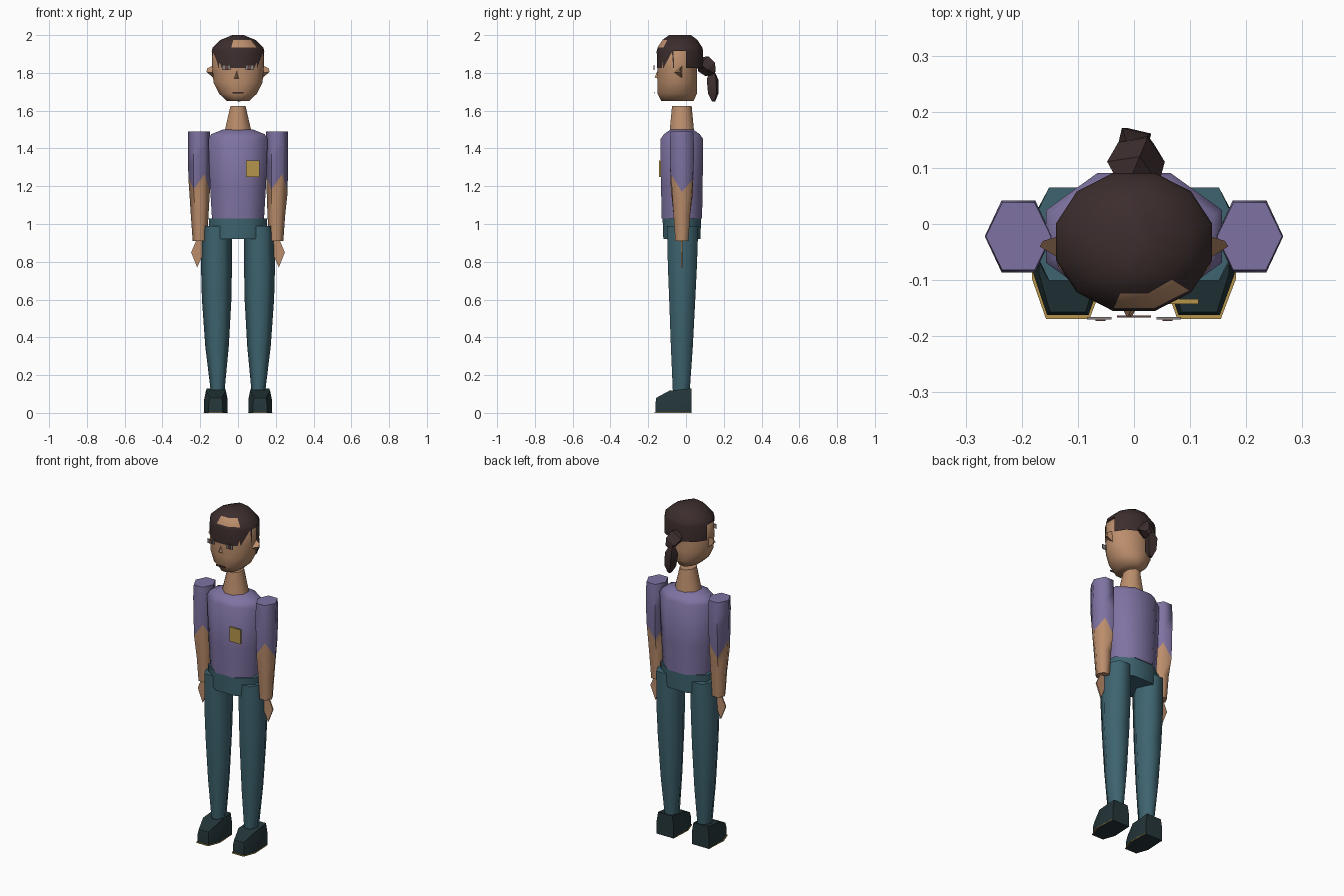
import bpy, bmesh, math
from mathutils import Vector

cube = bpy.data.objects.get("Cube")
if cube:
    bpy.data.objects.remove(cube)


def material(name, r, g, b):
    m = bpy.data.materials.new(name)
    m.use_nodes = True
    m.diffuse_color = (r, g, b, 1)
    bsdf = m.node_tree.nodes["Principled BSDF"]
    bsdf.inputs["Base Color"].default_value = (r, g, b, 1)
    bsdf.inputs["Roughness"].default_value = 0.8
    return m


SKIN = material("skin", .50, .27, .15)
SHIRT = material("purple_shirt", .21, .17, .36)
TEAL = material("teal_trousers", .048, .127, .16)
HAIR = material("dark_brown_hair", .045, .026, .026)
SHOE = material("dark_shoe", .018, .037, .042)
GOLD = material("gold", .46, .30, .07)
EYE = material("grey_eye", .25, .22, .22)
LIP = material("brown_lip", .12, .06, .055)


def ring(n, cx, cy, rx, ry, z, half=False):
    """Polygon with n sides whose half extents are exactly rx and ry."""
    a = [math.tau * (i + (0.5 if half else 0)) / n for i in range(n)]
    sx = rx / max(abs(math.cos(t)) for t in a)
    sy = ry / max(abs(math.sin(t)) for t in a)
    return [(cx + sx * math.cos(t), cy + sy * math.sin(t), z) for t in a]


def loft(name, rings, mats, rule=None, caps=(True, True), skip=None, angle=65):
    """Skin rings listed from bottom to top; rule gives a face's material."""
    bm = bmesh.new()
    rows = [[bm.verts.new(p) for p in r] for r in rings]
    n = len(rows[0])
    for k in range(len(rows) - 1):
        for i in range(n):
            if skip and skip(k, i):
                continue
            j = (i + 1) % n
            f = bm.faces.new((rows[k][i], rows[k][j], rows[k + 1][j], rows[k + 1][i]))
            f.material_index = rule(k, i) if rule else 0
    if caps[0]:
        bm.faces.new(rows[0][::-1]).material_index = rule(0, -1) if rule else 0
    if caps[1]:
        bm.faces.new(rows[-1]).material_index = rule(len(rows) - 2, -1) if rule else 0
    bmesh.ops.recalc_face_normals(bm, faces=bm.faces)
    me = bpy.data.meshes.new(name)
    bm.to_mesh(me)
    bm.free()
    for m in mats:
        me.materials.append(m)
    ob = bpy.data.objects.new(name, me)
    bpy.context.collection.objects.link(ob)
    bpy.ops.object.select_all(action='DESELECT')
    ob.select_set(True)
    bpy.context.view_layer.objects.active = ob
    bpy.ops.object.shade_smooth_by_angle(angle=math.radians(angle))
    return ob


def plate(name, pts, y, mat, thick=.004):
    """Thin plate standing in the xz plane."""
    return loft(name, [[(x, y + d, z) for x, z in pts] for d in (-thick / 2, thick / 2)],
                [mat], angle=30)


def box_pts(x, z, w, h):
    return [(x - w, z - h), (x + w, z - h), (x + w, z + h), (x - w, z + h)]


CY = -.022

# Torso, pelvis and neck
loft("torso", [ring(8, 0, CY, .138, .107, 1.03, True),
               ring(8, 0, CY, .148, .11, 1.2, True),
               ring(8, 0, CY, .157, .113, 1.45, True),
               ring(8, 0, CY, .142, .095, 1.475, True),
               ring(8, 0, CY, .08, .06, 1.5, True)], [SHIRT])
loft("pelvis", [ring(8, 0, CY, .15, .098, .92, True),
                ring(8, 0, CY, .155, .102, 1.03, True)], [TEAL])
loft("neck", [ring(8, 0, CY, .07, .064, 1.495, True),
              ring(8, 0, CY, .04, .052, 1.625, True)], [SKIN])
plate("badge", box_pts(.079, 1.293, .036, .043), -.138, GOLD, .009)

# Head
HEAD = [(.058, .085, 1.65), (.1, .104, 1.69), (.13, .105, 1.75),
        (.136, .105, 1.83), (.133, .105, 1.91), (.08, .08, 1.96)]
loft("head", [ring(12, 0, -.046, rx, ry, z, True) for rx, ry, z in HEAD], [SKIN])

# Hair cap: open over the ears, with a bare patch of forehead
CAP = [(.138, .122, 1.825), (.139, .123, 1.915), (.134, .118, 1.935),
       (.092, .092, 1.975), (.03, .058, 2.0)]
loft("hair_cap", [ring(12, 0, -.032, rx, ry, z, True) for rx, ry, z in CAP],
     [HAIR, SKIN], rule=lambda k, i: int(k == 2 and i in (8, 9)),
     caps=(False, True), skip=lambda k, i: k == 0 and i in (5, 11), angle=40)


# Ponytail: a knot and a hanging tuft, both tilted four-sided gems
def gem(name, centre, axis, length, radius):
    parts = [(-.5, .35), (-.2, 1), (.25, .9), (.5, .3)]
    turn = Vector(axis).to_track_quat('Z', 'X')
    rows = [[turn @ Vector(p) + Vector(centre)
             for p in ring(4, 0, 0, radius * r, radius * r, length * t)] for t, r in parts]
    loft(name, rows, [HAIR], angle=30)


gem("hair_knot", (.005, .108, 1.835), (.25, .6, -.5), .11, .05)
gem("hair_tail", (.0, .142, 1.732), (.08, .05, -1), .165, .036)

# Face
for s, side in ((1, "left"), (-1, "right")):
    plate(side + "_eye", box_pts(s * .062, 1.828, .022, .013), -.168, EYE)
    plate(side + "_pupil", box_pts(s * .06, 1.828, .009, .012), -.171, LIP)
    ear = [[(s * .128, -.065, 1.80), (s * .128, -.02, 1.77), (s * .128, -.02, 1.84)],
           [(s * .168, -.04, 1.805), (s * .160, -.03, 1.80), (s * .162, -.03, 1.825)]]
    loft(side + "_ear", ear, [SKIN], angle=20)
loft("nose", [[(-.022, -.148, 1.77), (.006, -.148, 1.77), (-.006, -.148, 1.815)],
              [(-.012, -.167, 1.776), (-.005, -.167, 1.776), (-.008, -.160, 1.79)]],
     [SKIN], angle=20)
plate("mouth", box_pts(0, 1.695, .03, .004), -.165, LIP)

# Arms, hands, legs and shoes
SHOE_OUTLINE = [(-.038, -.162, .08), (.036, -.162, .08), (.062, -.09, .118),
                (.056, .03, .13), (-.056, .03, .13), (-.062, -.09, .118)]
for s, side in ((1, "left"), (-1, "right")):
    cuff = [(x, y, z + s * dz) for (x, y, z), dz in
            zip(ring(6, s * .206, CY, .057, .058, 1.2), [0] * 6)]
    # Ragged sleeve end
    cuff = [(x, y, 1.2 + (.05 if i % 2 else -.03) - .25 * (y - CY))
            for i, (x, y, z) in enumerate(cuff)]
    arm = [ring(6, s * .202, CY, .038, .035, .91),
           ring(6, s * .203, CY, .047, .044, 1.05),
           cuff,
           ring(6, s * .206, CY, .058, .063, 1.32),
           ring(6, s * .206, CY, .06, .064, 1.42),
           ring(6, s * .206, CY, .058, .06, 1.49)]
    loft(side + "_arm", arm, [SKIN, SHIRT], rule=lambda k, i: int(k >= 2))
    hand = [(.183, .9), (.205, .925), (.222, .91), (.248, .85), (.216, .77), (.19, .83)]
    plate(side + "_hand", [(s * x, z) for x, z in hand], CY, SKIN, .008)

    leg = [ring(6, s * .108, -.025, .037, .045, .12),
           ring(6, s * .111, -.022, .062, .058, .35),
           ring(6, s * .113, -.02, .078, .069, .6),
           ring(6, s * .114, -.019, .082, .077, .78),
           ring(6, s * .112, -.018, .079, .083, .99)]
    loft(side + "_leg", leg, [TEAL])

    fx = s * .117
    shoe = [[(fx + x, y, 0) for x, y, z in SHOE_OUTLINE],
            [(fx + x, y, z * .6) for x, y, z in SHOE_OUTLINE],
            [(fx + x * .85, y * .97, z) for x, y, z in SHOE_OUTLINE]]
    loft(side + "_shoe", shoe, [SHOE], angle=50)
    sole = [[(fx + x * 1.05, y - .007, z0) for x, y, z in SHOE_OUTLINE] for z0 in (.002, .006)]
    loft(side + "_sole_trim", sole, [GOLD], angle=30)
